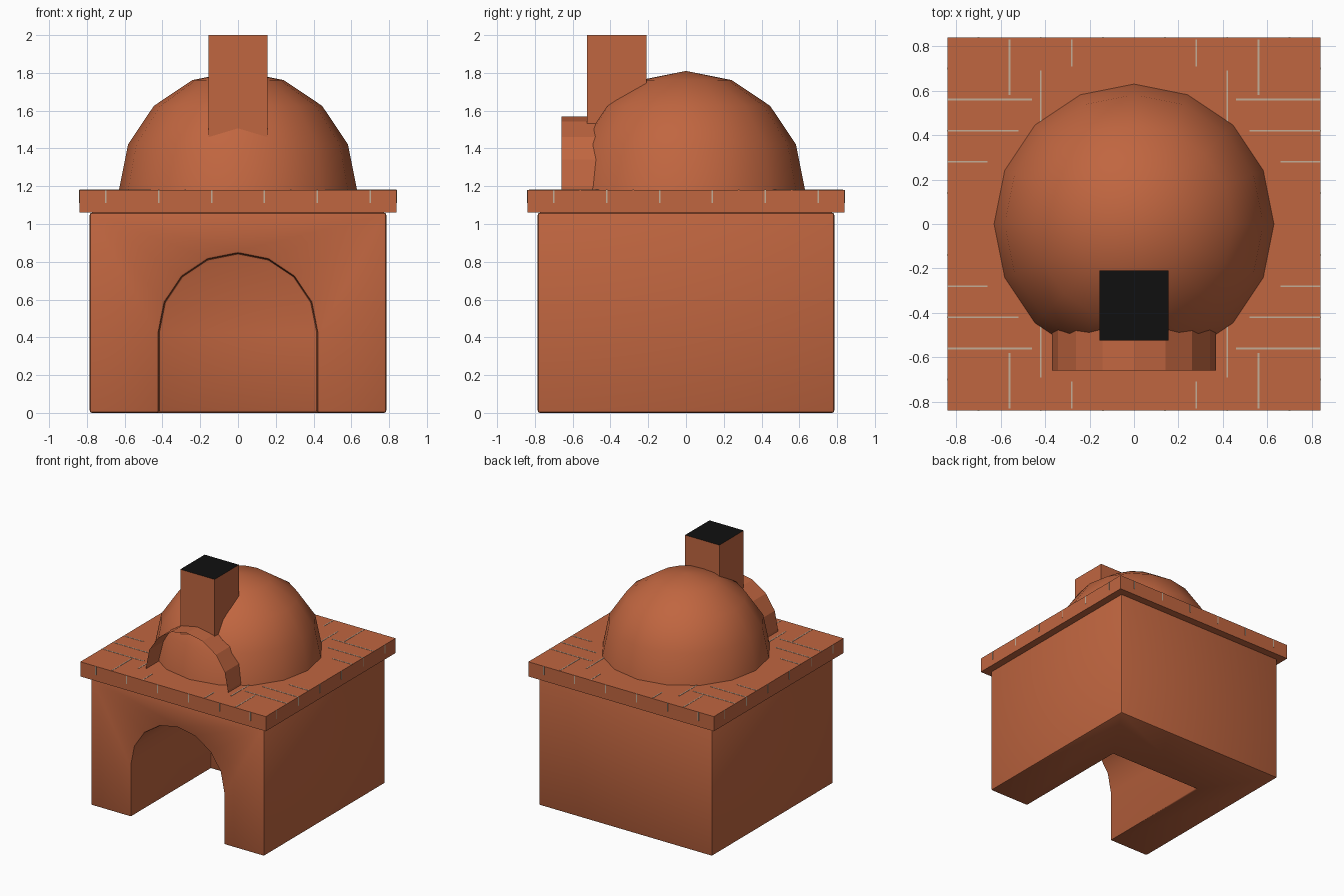
import bpy, bmesh, math
from mathutils import Vector

if "Cube" in bpy.data.objects:
    bpy.data.objects.remove(bpy.data.objects["Cube"])


def material(name, rgb):
    m = bpy.data.materials.new(name)
    m.use_nodes = True
    m.diffuse_color = (*rgb, 1)
    bsdf = m.node_tree.nodes["Principled BSDF"]
    bsdf.inputs["Base Color"].default_value = (*rgb, 1)
    bsdf.inputs["Roughness"].default_value = 0.9
    return m


BRICK = material("terracotta brick", (0.53, 0.132, 0.051))
SOOT = material("soot black", (0.005, 0.005, 0.005))
MORTAR = material("pale mortar", (0.55, 0.42, 0.31))


def finish(name, bm, *mats):
    mesh = bpy.data.meshes.new(name)
    bm.to_mesh(mesh)
    bm.free()
    for m in mats:
        mesh.materials.append(m)
    ob = bpy.data.objects.new(name, mesh)
    bpy.context.collection.objects.link(ob)
    return ob


def add_box(bm, lo, hi):
    lo, hi = Vector(lo), Vector(hi)
    verts = bmesh.ops.create_cube(bm, size=1)["verts"]
    for v in verts:
        v.co = (lo + hi) / 2 + Vector(a * b for a, b in zip(v.co, hi - lo))


def box(name, lo, hi, *mats):
    bm = bmesh.new()
    add_box(bm, lo, hi)
    return finish(name, bm, *mats)


def arc(radius, z, steps=8):
    angles = [math.pi * i / steps for i in range(steps + 1)]
    return [(radius * math.cos(a), z + radius * math.sin(a)) for a in angles]


def activate(ob):
    bpy.ops.object.select_all(action="DESELECT")
    ob.select_set(True)
    bpy.context.view_layer.objects.active = ob


# Base block with an arched wood store, open at the front and underneath
base = box("base_block", (-0.785, -0.785, 0), (0.785, 0.785, 1.06), BRICK)
bm = bmesh.new()
outline = [(0.42, -0.1)] + arc(0.42, 0.425) + [(-0.42, -0.1)]
face = bm.faces.new([bm.verts.new((x, -1, z)) for x, z in outline])
ext = bmesh.ops.extrude_face_region(bm, geom=[face])["geom"]
bmesh.ops.translate(bm, vec=(0, 1.25, 0),
                    verts=[g for g in ext if isinstance(g, bmesh.types.BMVert)])
bmesh.ops.recalc_face_normals(bm, faces=bm.faces)
cutter = finish("wood_store_cutter", bm, BRICK)
cutter.hide_render = True
cut = base.modifiers.new("arch", "BOOLEAN")
cut.object, cut.solver = cutter, "EXACT"
bevel = base.modifiers.new("soft_edges", "BEVEL")
bevel.width, bevel.segments, bevel.angle_limit = 0.012, 2, math.radians(40)
activate(base)
for name in ("arch", "soft_edges"):
    bpy.ops.object.modifier_apply(modifier=name)
bpy.data.objects.remove(cutter)
bpy.ops.object.shade_smooth_by_angle(angle=math.radians(35))

# Overhanging slab
TOP, EDGE = 1.18, 0.84
box("slab", (-EDGE, -EDGE, 1.06), (EDGE, EDGE, TOP), BRICK)

# Dome: upper half of a sixteen-sided sphere
bm = bmesh.new()
bmesh.ops.create_uvsphere(bm, u_segments=16, v_segments=16, radius=0.63)
bmesh.ops.delete(bm, geom=[v for v in bm.verts if v.co.z < -0.001], context="VERTS")
# keep every second ring so the silhouette stays faceted
rings = [e for e in bm.edges
         if abs(e.verts[0].co.z - e.verts[1].co.z) < 1e-4
         and round(math.degrees(math.asin(e.verts[0].co.z / 0.63)) / 11.25) % 2]
bmesh.ops.dissolve_edges(bm, edges=rings, use_verts=True)
bmesh.ops.translate(bm, verts=bm.verts, vec=(0, 0, TOP))
dome = finish("dome", bm, BRICK)
activate(dome)
bpy.ops.object.shade_smooth()

# Thin arched hood around the oven mouth
bm = bmesh.new()
rows = [[bm.verts.new((x, y, z)) for x, z in arc(0.37, TOP + 0.02)] for y in (-0.66, -0.47)]
for i in range(len(rows[0]) - 1):
    bm.faces.new((rows[0][i], rows[1][i], rows[1][i + 1], rows[0][i + 1]))
for end in (0, -1):
    feet = [bm.verts.new((r[end].co.x, r[end].co.y, TOP)) for r in rows]
    quad = [rows[0][end], feet[0], feet[1], rows[1][end]]
    bm.faces.new(quad if end == 0 else quad[::-1])
bmesh.ops.recalc_face_normals(bm, faces=bm.faces)
finish("mouth_hood", bm, BRICK)

# Square chimney with a sooty top
chimney = box("chimney", (-0.155, -0.525, 1.3), (0.155, -0.21, 2.0), BRICK, SOOT)
for p in chimney.data.polygons:
    p.material_index = int(p.normal.z > 0.5)

# Mortar joints on the slab: courses across the sides, staggered uprights
COURSE, W, T = 0.14, 0.004, 0.002
bm = bmesh.new()
for s in (-1, 1):
    for k in (2, 3, 4):
        for side in (-1, 1):
            x = sorted((side * EDGE, side * (0.66 - 0.14 * (k % 2) - (k == 4) * 0.2)))
            y = s * k * COURSE
            add_box(bm, (x[0], y - W, TOP - T), (x[1], y + W, TOP + T))
    for k, near, far in ((2, 0.71, 0.83), (3, 0.45, 0.69), (4, 0.58, 0.83)):
        for side in (-1, 1):
            x = side * k * COURSE
            y = sorted((s * near, s * far))
            add_box(bm, (x - W, y[0], TOP - T), (x + W, y[1], TOP + T))
# short uprights on the slab's rim
for k in range(-5, 6, 2):
    c = k * COURSE
    for s in (-1, 1):
        e = s * EDGE
        add_box(bm, (c - W, e - T, 1.11), (c + W, e + T, TOP))
        add_box(bm, (e - T, c - W, 1.11), (e + T, c + W, TOP))
finish("mortar_joints", bm, MORTAR)
